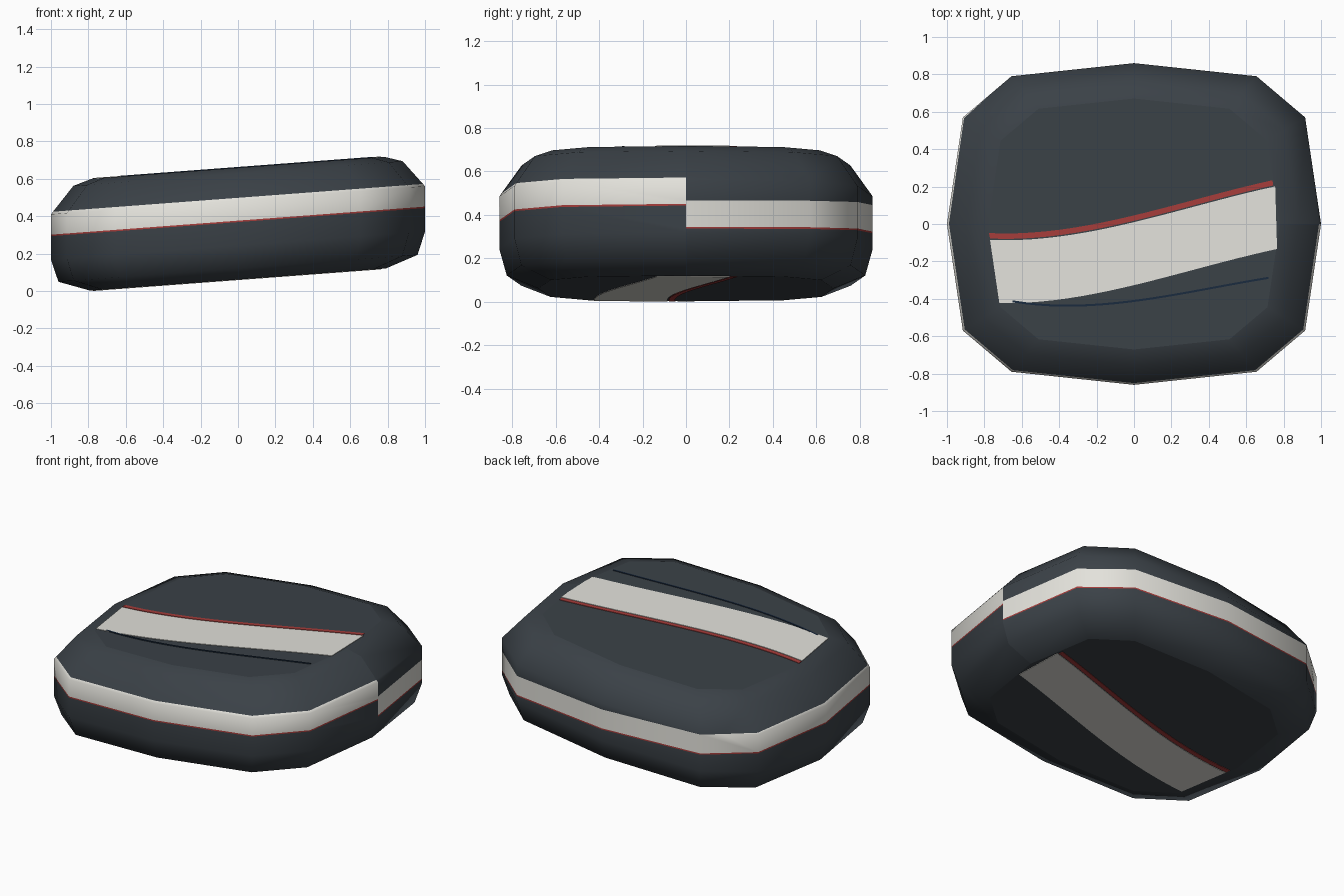
import bpy, bmesh
from mathutils import Vector

cube = bpy.data.objects.get("Cube")
if cube:
    bpy.data.objects.remove(cube)

SLOPE = 0.075            # the whole body leans upward toward +x
TOP, BOTTOM = 0.659, 0.061
BAND, PIPING = 0.122, 0.008


def material(name, rgb):
    m = bpy.data.materials.new(name)
    m.use_nodes = True
    m.diffuse_color = (*rgb, 1)
    bsdf = m.node_tree.nodes["Principled BSDF"]
    bsdf.inputs["Base Color"].default_value = (*rgb, 1)
    bsdf.inputs["Roughness"].default_value = 0.7
    return m


SLATE = material("slate", (0.043, 0.053, 0.063))
CREAM = material("cream", (0.77, 0.76, 0.71))
RED = material("red", (0.38, 0.046, 0.043))
NAVY = material("navy", (0.010, 0.023, 0.048))


def finish(bm, name, mats):
    """Lean the mesh and link it as an object."""
    for v in bm.verts:
        v.co.z += SLOPE * v.co.x
    bmesh.ops.recalc_face_normals(bm, faces=bm.faces)
    mesh = bpy.data.meshes.new(name)
    bm.to_mesh(mesh)
    bm.free()
    for m in mats:
        mesh.materials.append(m)
    obj = bpy.data.objects.new(name, mesh)
    bpy.context.collection.objects.link(obj)
    return obj


# Rounded twelve-sided body, lofted from scaled copies of one outline
quarter = [(1, 0), (0.915, 0.57), (0.655, 0.79), (0, 0.86)]
half = quarter + [(-x, y) for x, y in quarter[-2::-1]]
outline = half + [(x, -y) for x, y in half[-2:0:-1]]
profile = [(0.79, BOTTOM), (0.96, 0.121), (1, 0.243),
           (1, 0.485), (0.88, 0.628), (0.78, TOP)]

bm = bmesh.new()
rings = [[bm.verts.new((x * s, y * s, z)) for x, y in outline] for s, z in profile]
n = len(outline)
for low, high in zip(rings, rings[1:]):
    for i in range(n):
        j = (i + 1) % n
        bm.faces.new((low[i], low[j], high[j], high[i]))
caps = [bm.faces.new(rings[0][::-1]), bm.faces.new(rings[-1])]


def band_base(x, front):
    return 0.376 if front else 0.323 - 0.053 * x


# Cut the side band and its piping, stepping at the seam on the +x side
for front in (True, False):
    normal = Vector((0, 0, 1)) if front else Vector((0.053, 0, 1)).normalized()
    for offset in (-PIPING, 0, BAND):
        faces = [f for f in bm.faces if len(f.verts) < n
                 and (f.calc_center_median().y < 0) == front]
        edges = {e for f in faces for e in f.edges}
        verts = {v for f in faces for v in f.verts}
        bmesh.ops.bisect_plane(bm, geom=[*verts, *edges, *faces], dist=1e-5,
                               plane_co=(0, 0, band_base(0, front) + offset),
                               plane_no=normal)

for f in bm.faces:
    c = f.calc_center_median()
    t = c.z - band_base(c.x, c.y < 0)
    f.material_index = 1 if 0 < t < BAND else 2 if -PIPING < t < 0 else 0
    f.smooth = True
for f in caps:
    f.material_index = 0
    for e in f.edges:
        e.smooth = False
for e in bm.edges:
    if all(v.co.x > 0 and abs(v.co.y) < 1e-4 for v in e.verts):
        e.smooth = False
finish(bm, "body", [SLATE, CREAM, RED])


def sweep(x):
    return 0.01 + 0.24 * x + 0.084 * x**2 - 0.088 * x**3


def accent(x):
    return -0.412 + 0.13 * x + 0.13 * x**2 - 0.1 * x**3


def strip(name, mat, z, low, high, ends_low, ends_high, curve=sweep, steps=20):
    """Thin plate between two offsets of a curve, with slanted ends."""
    bm = bmesh.new()
    rows = []
    for i in range(steps + 1):
        t = i / steps
        pts = []
        for off, (a, b) in ((low, ends_low), (high, ends_high)):
            x = a + (b - a) * t
            pts.append((x, curve(x) + off))
        rows.append([bm.verts.new((x, y, h)) for h in (z - 0.003, z + 0.003)
                     for x, y in pts])
    for a, b in zip(rows, rows[1:]):
        for i, j in ((0, 1), (1, 3), (3, 2), (2, 0)):
            bm.faces.new((a[i], a[j], b[j], b[i]))
    for r in (rows[0], rows[-1]):
        bm.faces.new((r[0], r[1], r[3], r[2]))
    finish(bm, name, [mat])


# Sweeping stripes on the top and underside
for side, z in (("top", TOP), ("bottom", BOTTOM)):
    strip(side + "_stripe", CREAM, z, -0.337, 0, (-0.72, 0.765), (-0.77, 0.755))
    strip(side + "_piping", RED, z, 0.007, 0.036, (-0.77, 0.745), (-0.775, 0.74))

# Fine accent line on the top
strip("top_accent_line", NAVY, TOP + 0.001, -0.005, 0.006,
      (-0.65, 0.72), (-0.65, 0.72), curve=accent)
